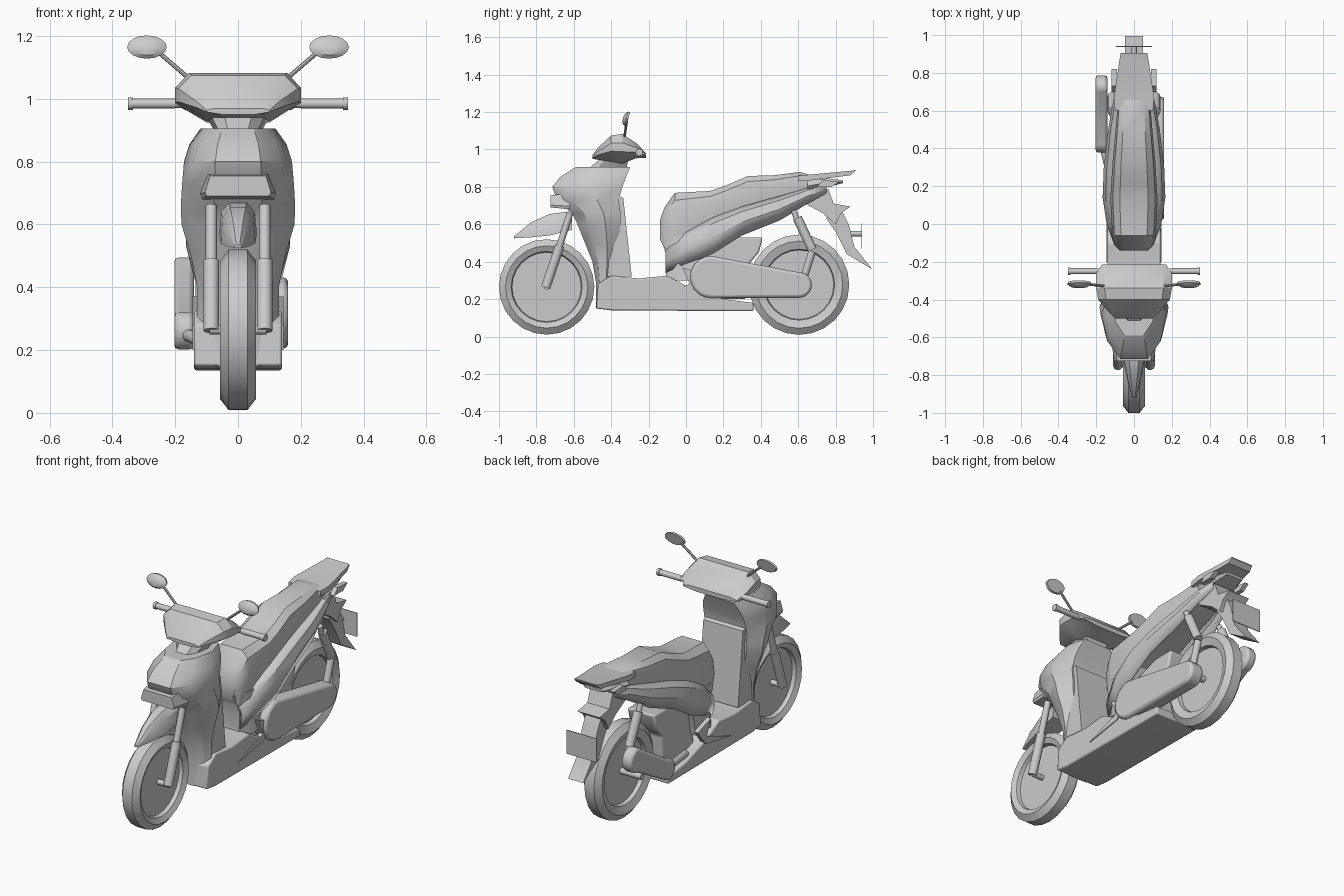
import bpy, bmesh, math
from mathutils import Vector


def make(name, verts, faces, mirror=False, thick=0, bevel=0, angle=32):
    me = bpy.data.meshes.new(name)
    me.from_pydata([tuple(v) for v in verts], [], faces)
    bm = bmesh.new()
    bm.from_mesh(me)
    bmesh.ops.remove_doubles(bm, verts=bm.verts, dist=0.0002)
    bmesh.ops.recalc_face_normals(bm, faces=bm.faces)
    bm.to_mesh(me)
    bm.free()
    ob = bpy.data.objects.new(name, me)
    bpy.context.collection.objects.link(ob)
    if thick:
        m = ob.modifiers.new("thickness", 'SOLIDIFY')
        m.thickness = thick
        m.offset = -1
    if bevel:
        m = ob.modifiers.new("bevel", 'BEVEL')
        m.width = bevel
        m.segments = 2
    if mirror:
        ob.modifiers.new("mirror", 'MIRROR')
    bpy.ops.object.select_all(action='DESELECT')
    ob.select_set(True)
    bpy.context.view_layer.objects.active = ob
    bpy.ops.object.shade_smooth_by_angle(angle=math.radians(angle))
    return ob


def loft(name, rings, closed=True, **kw):
    n = len(rings[0])
    faces = []
    for i in range(len(rings) - 1):
        for j in range(n if closed else n - 1):
            k = (j + 1) % n
            faces.append((i * n + j, i * n + k, (i + 1) * n + k, (i + 1) * n + j))
    if closed:
        faces += [tuple(range(n)), tuple(range((len(rings) - 1) * n, len(rings) * n))]
    return make(name, [v for r in rings for v in r], faces, **kw)


def both(half):
    return half + [(-u, v) for u, v in reversed(half)]


def loft_y(name, stations, half, **kw):
    # stations: y, z bottom, z top, half width
    return loft(name, [[(u * w, y, a + v * (b - a)) for u, v in both(half)]
                       for y, a, b, w in stations], **kw)


def loft_z(name, stations, half, **kw):
    # stations: z, y front, y back, half width
    return loft(name, [[(u * w, a + v * (b - a), z) for u, v in both(half)]
                       for z, a, b, w in stations], **kw)


def slab(name, pts, x0, x1, **kw):
    return loft(name, [[(x, y, z) for y, z in pts] for x in (x0, x1)], **kw)


def rod(name, a, b, r, r2=None, n=12, **kw):
    a, b = Vector(a), Vector(b)
    q = (b - a).to_track_quat('Z', 'Y')
    return loft(name, [[c + q @ Vector((s * math.cos(t * math.tau / n), s * math.sin(t * math.tau / n), 0))
                        for t in range(n)] for c, s in ((a, r), (b, r2 or r))], **kw)


def wheel(name, y, z, r, hub):
    prof = [(0.02, 0.002), (0.02, hub - 0.005), (0.042, hub), (0.057, r - 0.035), (0.03, r)]
    prof += [(-x, s) for x, s in reversed(prof)]
    n = 24
    loft(name, [[(x, y + s * math.cos(t * math.tau / n), z + s * math.sin(t * math.tau / n))
                 for t in range(n)] for x, s in prof])


ROUND = [(0.6, 1), (0.9, 0.85), (1, 0.5), (0.85, 0)]
COWL = [(0.78, 1), (1, 0.7), (1, 0.4), (0.5, 0)]
NOSE = [(0.42, 0), (0.82, 0.25), (1, 0.65), (0.75, 1)]
BOX = [(1, 0), (1, 1)]

# wheels and axles
wheel("front_wheel", -0.745, 0.265, 0.255, 0.19)
wheel("rear_wheel", 0.605, 0.277, 0.268, 0.19)
rod("front_axle", (-0.09, -0.745, 0.265), (0.09, -0.745, 0.265), 0.015)
rod("rear_axle", (-0.15, 0.61, 0.277), (0.12, 0.61, 0.277), 0.018)

# front fork and fender
rod("fork_lower", (0.085, -0.75, 0.262), (0.085, -0.675, 0.485), 0.025, mirror=True)
rod("fork_upper", (0.085, -0.68, 0.47), (0.085, -0.62, 0.66), 0.018, mirror=True)
loft_y("front_fender", [(-0.92, 0.525, 0.535, 0.012), (-0.83, 0.53, 0.61, 0.035),
                        (-0.73, 0.54, 0.655, 0.055), (-0.61, 0.57, 0.67, 0.06)],
       [(0.45, 1), (0.9, 0.7), (1, 0)])

# nose and leg shield
loft_z("front_body", [(0.15, -0.48, -0.40, 0.135), (0.28, -0.48, -0.40, 0.13), (0.40, -0.50, -0.38, 0.13),
                      (0.50, -0.54, -0.36, 0.15), (0.60, -0.58, -0.35, 0.18), (0.66, -0.61, -0.35, 0.182),
                      (0.73, -0.69, -0.36, 0.178), (0.80, -0.715, -0.34, 0.172), (0.855, -0.67, -0.32, 0.155),
                      (0.905, -0.59, -0.30, 0.12)], NOSE)
slab("leg_shield_panel", [(-0.42, 0.32), (-0.29, 0.32), (-0.31, 0.5), (-0.335, 0.74), (-0.38, 0.76)],
     -0.125, 0.125)
loft_y("headlight_bar", [(-0.725, 0.69, 0.755, 0.105), (-0.62, 0.68, 0.765, 0.12)],
       [(0.85, 1), (1, 0.2), (0.95, 0)])

# handlebar cowl, neck, bars and mirrors
loft_y("handlebar_cowl", [(-0.50, 0.95, 0.97, 0.10), (-0.47, 0.945, 1.01, 0.13), (-0.40, 0.935, 1.075, 0.19),
                          (-0.34, 0.925, 1.083, 0.2), (-0.26, 0.955, 1.03, 0.2), (-0.215, 0.955, 0.98, 0.17)],
       COWL)
loft_z("steering_neck", [(0.89, -0.53, -0.32, 0.07), (0.94, -0.47, -0.31, 0.10)], NOSE)
rod("handlebar", (-0.33, -0.25, 0.985), (0.33, -0.25, 0.985), 0.014)
rod("grip_end", (0.335, -0.25, 0.985), (0.35, -0.25, 0.985), 0.02, mirror=True)
rod("grip", (0.20, -0.25, 0.985), (0.335, -0.25, 0.985), 0.016, mirror=True)
rod("mirror_stem", (0.15, -0.33, 1.06), (0.255, -0.317, 1.15), 0.007, n=8, mirror=True)
loft("mirror", [[(0.29 + s * 0.063 * math.cos(t * math.tau / 16), y + 0.01 * s * math.sin(t * math.tau / 16),
                  1.165 + s * 0.037 * math.sin(t * math.tau / 16)) for t in range(16)]
                for y, s in ((-0.337, 0.3), (-0.332, 0.7), (-0.32, 1), (-0.308, 0.95))], mirror=True)

# floor and seat column
slab("floorboard", [(-0.48, 0.15), (-0.40, 0.14), (0.36, 0.135), (0.36, 0.18), (0.2, 0.2), (0.02, 0.26),
                    (-0.1, 0.325), (-0.25, 0.31), (-0.40, 0.325), (-0.47, 0.28)], -0.14, 0.14, bevel=0.008)
loft_z("seat_column", [(0.30, -0.11, 0.08, 0.12), (0.42, -0.10, 0.1, 0.115), (0.54, -0.14, 0.15, 0.11)],
       [(0.7, 0), (1, 0.3), (1, 1)])
slab("side_trim", [(-0.2, 0.2), (0.03, 0.24), (0.1, 0.33), (-0.02, 0.37), (0.02, 0.28)], 0.12, 0.145, mirror=True)

# seat and side fairings
loft_y("seat", [(-0.14, 0.52, 0.62, 0.075), (-0.115, 0.47, 0.69, 0.10), (-0.06, 0.5, 0.768, 0.115),
                (0.13, 0.59, 0.778, 0.125), (0.22, 0.62, 0.81, 0.12), (0.33, 0.66, 0.858, 0.113),
                (0.47, 0.7, 0.862, 0.10), (0.61, 0.74, 0.88, 0.088), (0.72, 0.8, 0.845, 0.075)], ROUND)
fairing = [(-0.11, 0.34, 0.48, 0.105), (0.0, 0.39, 0.57, 0.145), (0.14, 0.44, 0.645, 0.166),
           (0.3, 0.54, 0.70, 0.16), (0.5, 0.62, 0.755, 0.137), (0.65, 0.71, 0.80, 0.11), (0.75, 0.765, 0.82, 0.08)]
loft("side_fairing", [[(u * w, y, a + v * (b - a)) for u, v in ((0.62, 1), (0.9, 0.8), (1, 0.45), (0.86, 0))]
                      for y, a, b, w in fairing], closed=False, mirror=True, thick=0.012)

# grab rail, tail lamp, rear mudguard and plate
loft_y("grab_rail", [(0.60, 0.83, 0.86, 0.10), (0.665, 0.835, 0.866, 0.107), (0.88, 0.862, 0.886, 0.075),
                     (0.905, 0.885, 0.891, 0.07)], BOX)
loft_y("tail_lamp", [(0.65, 0.78, 0.83, 0.10), (0.76, 0.80, 0.845, 0.085), (0.84, 0.82, 0.835, 0.06)],
       [(0.8, 1), (1, 0.5), (0.8, 0)])
slab("rear_indicator", [(0.70, 0.80), (0.78, 0.80), (0.82, 0.83), (0.73, 0.835)], 0.09, 0.118, mirror=True)
slab("tail_bracket", [(0.62, 0.72), (0.76, 0.79), (0.79, 0.71), (0.88, 0.695), (0.83, 0.66), (0.80, 0.6), (0.73, 0.66)],
     -0.07, 0.07)
slab("rear_mudguard", [(0.76, 0.70), (0.83, 0.68), (0.87, 0.6), (0.9, 0.48), (0.995, 0.36), (0.86, 0.44),
                       (0.80, 0.56), (0.75, 0.63)], -0.048, 0.048)
slab("plate", [(0.937, 0.47), (0.942, 0.47), (0.942, 0.605), (0.937, 0.605)], -0.095, 0.095)
rod("plate_mount", (0, 0.87, 0.55), (0, 0.938, 0.55), 0.015)

# rear shocks
rod("shock_top", (0.115, 0.575, 0.675), (0.115, 0.595, 0.62), 0.015, mirror=True)
rod("shock_body", (0.115, 0.595, 0.635), (0.115, 0.675, 0.465), 0.025, mirror=True)
rod("shock_lower", (0.115, 0.675, 0.455), (0.115, 0.635, 0.33), 0.02, mirror=True)

# engine and drive cover
slab("engine", [(0.05, 0.2), (0.32, 0.2), (0.33, 0.38), (0.39, 0.45), (0.41, 0.53), (0.28, 0.53), (0.05, 0.45)],
     -0.085, 0.085, bevel=0.01)


def capsule(y1, z1, r1, y2, z2, r2, n=10):
    a = [math.pi / 2 + math.pi * i / n for i in range(n + 1)]
    return ([(y1 + r1 * math.cos(t), z1 + r1 * math.sin(t)) for t in a] +
            [(y2 - r2 * math.cos(t), z2 - r2 * math.sin(t)) for t in a])


slab("drive_cover", capsule(0.135, 0.318, 0.113, 0.605, 0.275, 0.068), 0.075, 0.16, bevel=0.015)

# muffler and its pipe
slab("muffler", capsule(0.44, 0.262, 0.062, 0.715, 0.425, 0.072), -0.203, -0.14, bevel=0.015)
rod("exhaust_pipe", (-0.10, 0.15, 0.22), (-0.165, 0.42, 0.25), 0.02)
